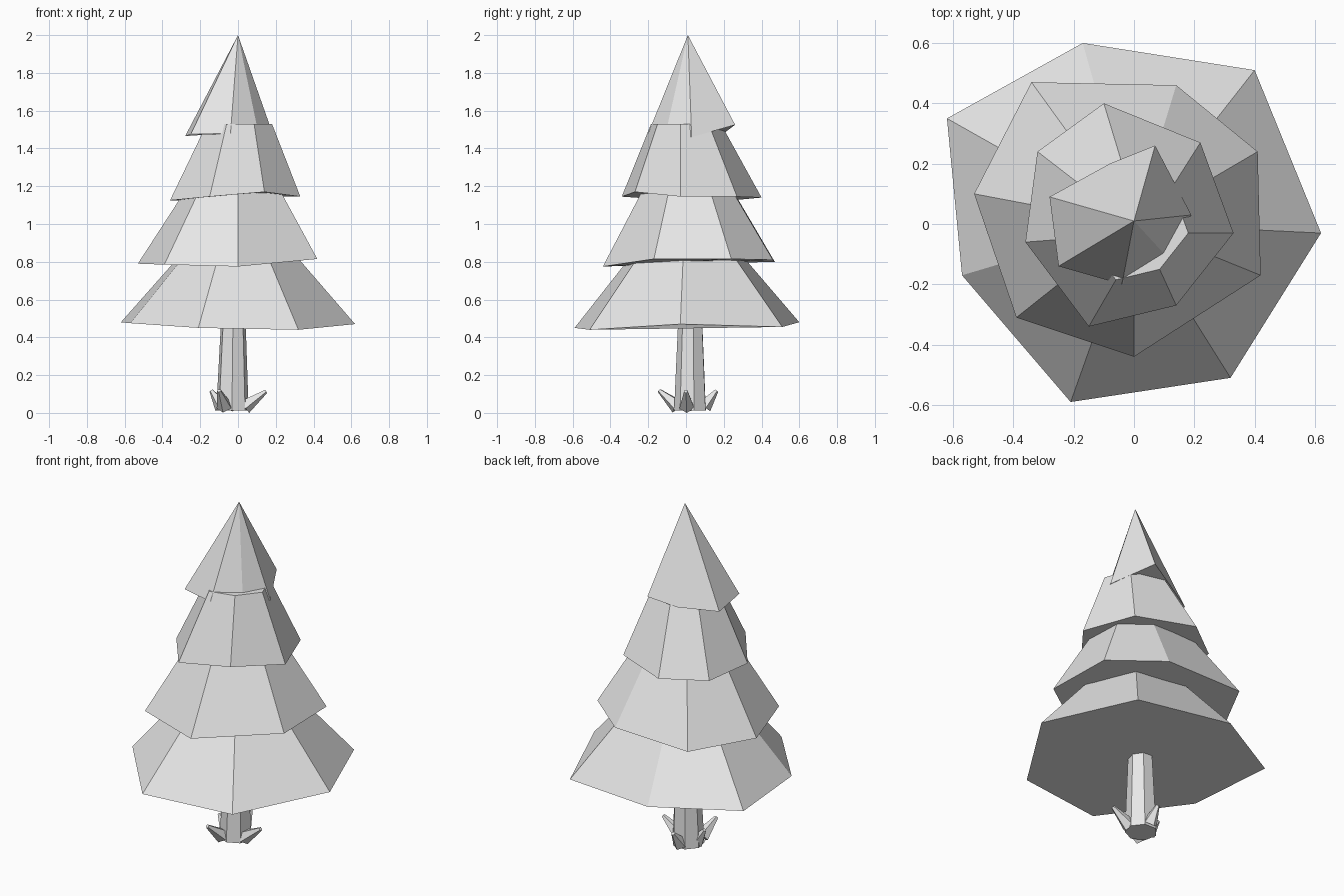
import bpy, bmesh, math
from mathutils import Vector

cube = bpy.data.objects.get("Cube")
if cube:
    bpy.data.objects.remove(cube, do_unlink=True)

grey = bpy.data.materials.new("light grey")
grey.use_nodes = True
grey.diffuse_color = (0.8, 0.8, 0.8, 1)
grey.node_tree.nodes["Principled BSDF"].inputs["Base Color"].default_value = (0.8, 0.8, 0.8, 1)


def loft(name, lower, upper):
    """Flat-shaded closed solid between two rings; one upper point makes a cone."""
    bm = bmesh.new()
    a = [bm.verts.new(p) for p in lower]
    b = [bm.verts.new(p) for p in upper]
    n = len(a)
    for i in range(n):
        j = (i + 1) % n
        if len(b) == 1:
            bm.faces.new((a[i], a[j], b[0]))
        else:
            bm.faces.new((a[i], a[j], b[j], b[i]))
    bm.faces.new(a)
    if len(b) > 1:
        bm.faces.new(b)
    bmesh.ops.recalc_face_normals(bm, faces=bm.faces)
    mesh = bpy.data.meshes.new(name)
    bm.to_mesh(mesh)
    bm.free()
    mesh.materials.append(grey)
    obj = bpy.data.objects.new(name, mesh)
    bpy.context.collection.objects.link(obj)
    return obj


def ring(center, radius, sides, u, v, turn=0.0):
    """Regular ring of points in the plane of u and v."""
    points = []
    for i in range(sides):
        t = turn + math.tau * i / sides
        points.append(Vector(center) + radius * (math.cos(t) * u + math.sin(t) * v))
    return points


def tier(name, rim, top_z, scale, shift=(0, 0)):
    """Foliage skirt: an uneven rim drawn in towards a smaller flat top."""
    upper = [(x * scale + shift[0], y * scale + shift[1], top_z) for x, y, z in rim]
    return loft(name, rim, upper)


X, Y, Z = Vector((1, 0, 0)), Vector((0, 1, 0)), Vector((0, 0, 1))

# foliage, from the widest skirt to the pointed top
tier("bottom_foliage", [
    (0.62, -0.03, 0.47), (0.40, 0.51, 0.455), (-0.17, 0.60, 0.48), (-0.62, 0.35, 0.48),
    (-0.57, -0.17, 0.475), (-0.21, -0.59, 0.45), (0.32, -0.51, 0.44)], 0.9, 0.4)
tier("lower_foliage", [
    (0.42, -0.17, 0.815), (0.41, 0.24, 0.815), (0.14, 0.46, 0.81), (-0.34, 0.47, 0.80),
    (-0.53, 0.10, 0.79), (-0.39, -0.31, 0.785), (0, -0.44, 0.775)], 1.24, 0.45)
tier("upper_foliage", [
    (0.33, -0.03, 1.145), (0.22, 0.27, 1.145), (-0.10, 0.40, 1.14), (-0.32, 0.24, 1.125),
    (-0.36, -0.06, 1.125), (-0.15, -0.34, 1.145), (0.14, -0.27, 1.17)], 1.53, 0.5, (0.015, -0.015))
loft("top_foliage", [
    (0.19, 0.03, 1.46), (0.07, 0.26, 1.525), (-0.08, 0.20, 1.48), (-0.28, 0.09, 1.465),
    (-0.25, -0.14, 1.475), (-0.04, -0.20, 1.48), (0.11, -0.11, 1.47)], [(0, 0.01, 2)])

# trunk
loft("trunk", ring((-0.03, 0.025, 0.012), 0.088, 7, X, Y, 0.2),
     ring((-0.025, 0.025, 0.5), 0.066, 7, X, Y, 0.2))

# short upturned spurs round the foot of the trunk
spurs = {
    "left": ((0.035, 0.005, 0.038), (0.148, 0.0, 0.118)),
    "right": ((-0.085, 0.02, 0.038), (-0.142, 0.03, 0.122)),
    "front": ((-0.072, -0.045, 0.038), (-0.1, -0.142, 0.122)),
    "back": ((-0.03, 0.095, 0.038), (-0.03, 0.162, 0.122)),
}
for side, (base, tip) in spurs.items():
    axis = (Vector(tip) - Vector(base)).normalized()
    u = axis.cross(Z).normalized()
    v = axis.cross(u)
    lower = ring(base, 0.042, 5, u, v, math.pi / 2)
    for p in lower:
        p.z = max(p.z, 0)
    loft(side + "_spur", lower, ring(tip, 0.011, 5, u, v, math.pi / 2))

# settle the tree exactly on the ground
lowest = min((o.matrix_world @ w.co).z for o in bpy.context.collection.objects
             if o.type == "MESH" for w in o.data.vertices)
for o in bpy.context.collection.objects:
    if o.name.endswith("_spur"):
        o.location.z -= lowest
